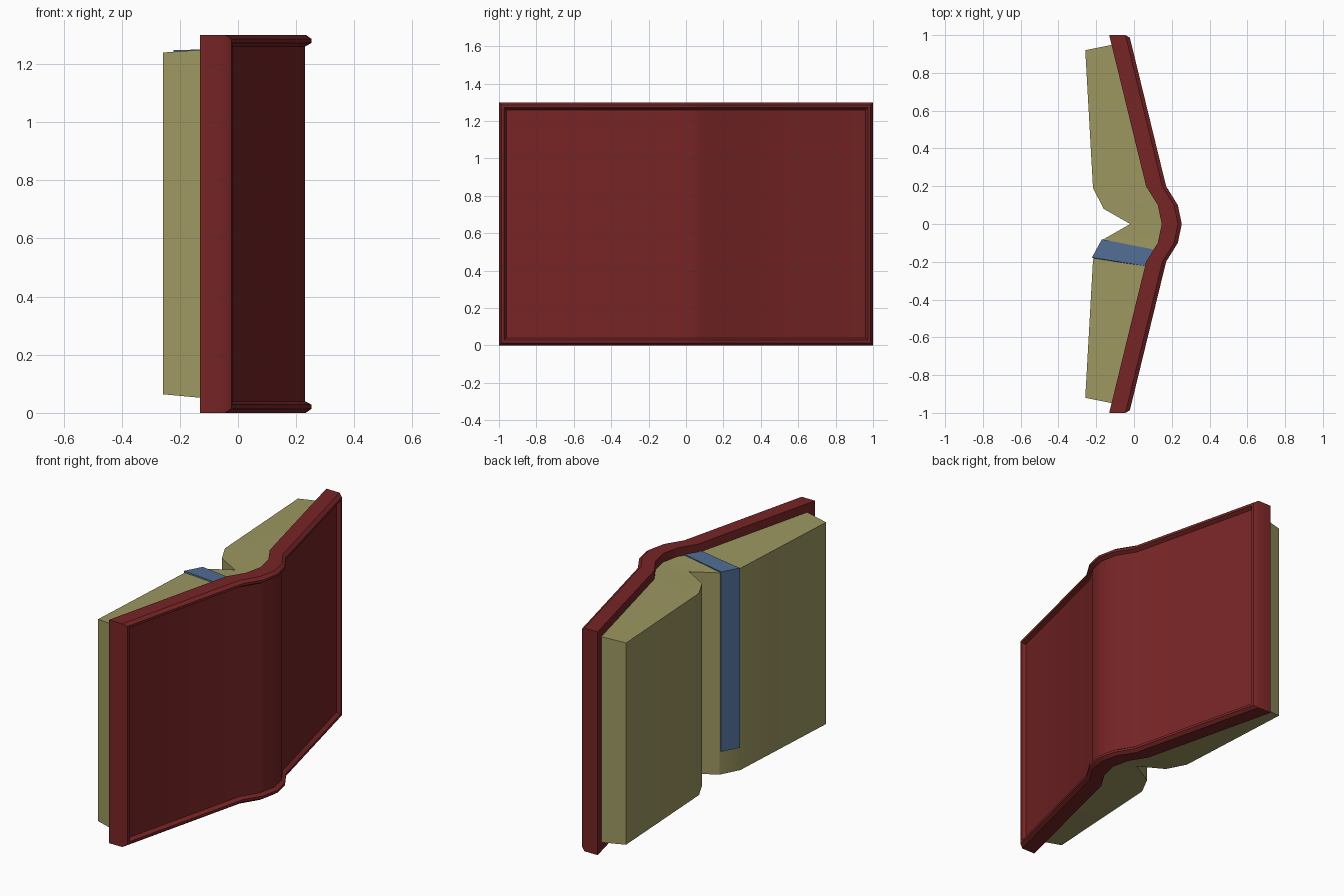
import bpy, bmesh, math

if "Cube" in bpy.data.objects:
    bpy.data.objects.remove(bpy.data.objects["Cube"])

H = 1.3


def material(name, rgb):
    m = bpy.data.materials.new(name)
    m.diffuse_color = (*rgb, 1)
    m.use_nodes = True
    m.node_tree.nodes["Principled BSDF"].inputs["Base Color"].default_value = m.diffuse_color
    return m


RED = material("dark red cover", (0.185, 0.018, 0.019))
PAPER = material("aged paper", (0.335, 0.31, 0.12))
BLUE = material("blue ribbon", (0.082, 0.155, 0.30))


def finish(name, bm, mat, smooth=True):
    bmesh.ops.recalc_face_normals(bm, faces=bm.faces[:])
    me = bpy.data.meshes.new(name)
    bm.to_mesh(me)
    bm.free()
    me.materials.append(mat)
    ob = bpy.data.objects.new(name, me)
    bpy.context.collection.objects.link(ob)
    if smooth:
        bpy.ops.object.select_all(action='DESELECT')
        ob.select_set(True)
        bpy.context.view_layer.objects.active = ob
        bpy.ops.object.shade_smooth_by_angle(angle=math.radians(31))


def loft(name, rings, mat):
    """Each ring is (plan path, low z, high z); rings are bridged, ends filled as strips."""
    bm = bmesh.new()
    made = []
    for path, lo, hi in rings:
        made.append(([bm.verts.new((x, y, lo)) for x, y in path],
                     [bm.verts.new((x, y, hi)) for x, y in path]))
    for lo, hi in (made[0], made[-1]):
        for i in range(len(lo) - 1):
            bm.faces.new((lo[i], lo[i + 1], hi[i + 1], hi[i]))
    for a, b in zip(made, made[1:]):
        la, lb = a[0] + a[1][::-1], b[0] + b[1][::-1]
        n = len(la)
        for i in range(n):
            j = (i + 1) % n
            bm.faces.new((la[i], la[j], lb[j], lb[i]))
    finish(name, bm, mat)


def mirrored(half):
    """Half path runs from the free edge (+y) to the fold at y = 0."""
    return half + [(x, -y) for x, y in half[-2::-1]]


def cover_path(inset, depth):
    y = 1 - inset
    half = [(0.17 - 0.244 * (y - 0.2), y), (0.17, 0.2), (0.232, 0.1), (0.253, 0)]
    return mirrored([(x - depth, yy) for x, yy in half])


# cover: bevelled rim around a sunken outer panel
loft("cover", [(cover_path(i, d), i, H - i) for i, d in
               ((0, 0.106), (0, 0.02), (0.014, 0), (0.028, 0), (0.04, 0.022))], RED)

# page block, tapering towards the open faces
back = mirrored([(-0.108, 0.95), (0.07, 0.2), (0.13, 0.1), (0.15, 0)])
front = mirrored([(-0.258, 0.92), (-0.217, 0.19), (-0.16, 0.08), (-0.02, 0)])
loft("pages", [(back, 0.05, 1.25), (front, 0.064, 1.239)], PAPER)


# ribbon bookmark: over the top of the pages and down the open face
def ribbon_side(bm, b, out, inn):
    return [bm.verts.new((*p, z)) for p, z in
            ((b, 1.255), (out, 1.247), (out, 0.2), (inn, 0.2), (inn, 1.23), (b, 1.235))]


bm = bmesh.new()
s = ribbon_side(bm, (0.105, -0.135), (-0.17, -0.081), (-0.154, -0.09))
t = ribbon_side(bm, (0.058, -0.222), (-0.2225, -0.177), (-0.206, -0.185))
for v in (s, t):
    bm.faces.new((v[0], v[1], v[4], v[5]))
    bm.faces.new((v[1], v[2], v[3], v[4]))
for i in range(6):
    j = (i + 1) % 6
    bm.faces.new((s[i], s[j], t[j], t[i]))
finish("bookmark", bm, BLUE, smooth=False)
